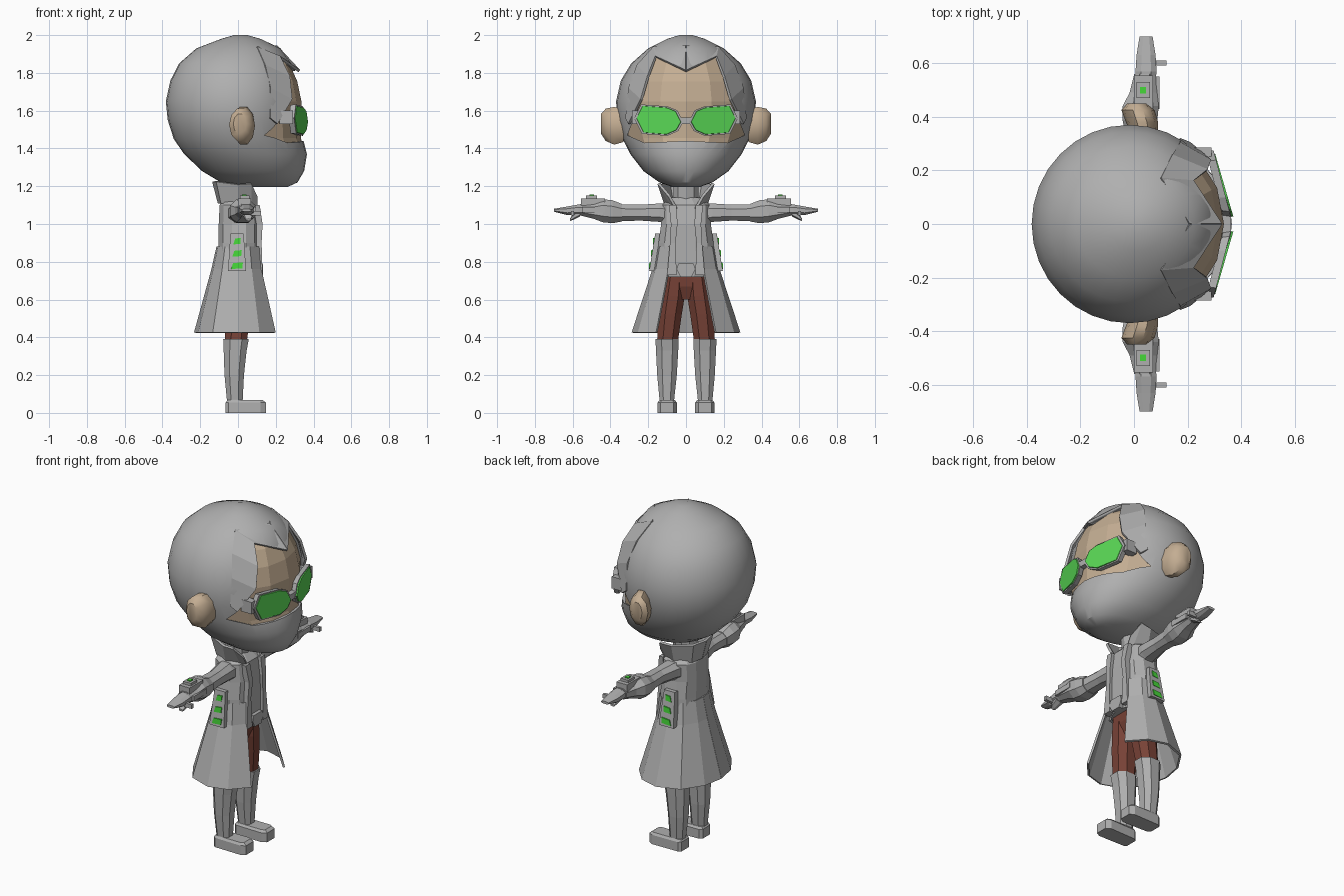
import bpy, bmesh, math
from mathutils import Vector


def material(name, r, g, b):
    m = bpy.data.materials.new(name)
    m.diffuse_color = (r, g, b, 1)
    return m


GREY = material("grey cloth", 0.43, 0.43, 0.43)
SKIN = material("skin", 0.55, 0.42, 0.29)
MAROON = material("maroon", 0.19, 0.055, 0.038)
GREEN = material("light green", 0.06, 0.68, 0.04)
LENS = material("lens green", 0.10, 0.68, 0.09)


def make(name, verts, faces, mat, mirror=False, smooth=None, thick=0):
    me = bpy.data.meshes.new(name)
    me.from_pydata([tuple(v) for v in verts], [], faces)
    bm = bmesh.new()
    bm.from_mesh(me)
    bmesh.ops.recalc_face_normals(bm, faces=bm.faces)
    bm.to_mesh(me)
    bm.free()
    me.materials.append(mat)
    ob = bpy.data.objects.new(name, me)
    bpy.context.collection.objects.link(ob)
    if thick:
        s = ob.modifiers.new("thickness", 'SOLIDIFY')
        s.thickness = thick
        s.offset = 0
    if mirror:
        m = ob.modifiers.new("mirror", 'MIRROR')
        m.use_axis = (False, True, False)
        m.use_mirror_merge = False
    if smooth:
        bpy.ops.object.select_all(action='DESELECT')
        ob.select_set(True)
        bpy.context.view_layer.objects.active = ob
        bpy.ops.object.shade_smooth_by_angle(angle=math.radians(smooth))
    return ob


def loft(name, rings, mat, caps=True, closed=True, **kw):
    n = len(rings[0])
    faces = []
    for i in range(len(rings) - 1):
        for j in range(n if closed else n - 1):
            k = (j + 1) % n
            faces.append((i*n + j, i*n + k, (i+1)*n + k, (i+1)*n + j))
    if caps:
        faces += [tuple(range(n))[::-1], tuple(range((len(rings)-1)*n, len(rings)*n))]
    return make(name, [p for r in rings for p in r], faces, mat, **kw)


def oval(n, turn=0.0, e=1.0):
    out = []
    for i in range(n):
        a = 2 * math.pi * (i + turn) / n
        c, s = math.cos(a), math.sin(a)
        out.append((math.copysign(abs(c)**e, c), math.copysign(abs(s)**e, s)))
    return out


def upright(rows, n, turn=0.0, e=1.0):
    # rows: z, x back, x front, y low, y high
    return [[((xb+xf)/2 + c*(xf-xb)/2, (y0+y1)/2 + s*(y1-y0)/2, z) for c, s in oval(n, turn, e)]
            for z, xb, xf, y0, y1 in rows]


def block(name, x, y, z, mat, **kw):
    return loft(name, [[(x[i], y[0], z[0]), (x[i], y[1], z[0]), (x[i], y[1], z[1]), (x[i], y[0], z[1])]
                       for i in (0, 1)], mat, **kw)


# Head: hair and mask in one shell, with an opening cut for the face
HEAD = [(1.195, 0.02, 0.26, 0.07), (1.22, -0.09, 0.315, 0.14), (1.28, -0.19, 0.35, 0.225),
        (1.37, -0.285, 0.365, 0.295), (1.45, -0.34, 0.345, 0.335), (1.55, -0.372, 0.345, 0.365),
        (1.65, -0.382, 0.348, 0.37), (1.76, -0.358, 0.325, 0.345), (1.85, -0.312, 0.285, 0.29),
        (1.93, -0.22, 0.225, 0.20), (1.98, -0.09, 0.12, 0.10), (2.0, -0.02, 0.05, 0.035)]


def surf(y, z, out=0.0):
    for a, b in zip(HEAD, HEAD[1:]):
        if a[0] <= z <= b[0]:
            t = (z - a[0]) / (b[0] - a[0])
            xb, xf, hy = [a[i] + t*(b[i] - a[i]) for i in (1, 2, 3)]
            return (xb+xf)/2 + (xf-xb)/2 * math.sqrt(max(0, 1 - (y/hy)**2)) + out


head = loft("hair_and_mask", upright([(z, a, b, -h, h) for z, a, b, h in HEAD], 32), GREY)
half = [(0.16, 1.885), (0.20, 1.78), (0.24, 1.65), (0.31, 1.47), (0.22, 1.43)]
outline = [(0, 1.81)] + half + [(0, 1.44)] + [(-y, z) for y, z in reversed(half)]
cutter = loft("face_cutter", [[(x, y, z) for y, z in outline] for x in (0.1, 0.6)], GREY)
cut = head.modifiers.new("face opening", 'BOOLEAN')
cut.operation = 'DIFFERENCE'
cut.object = cutter
cut.solver = 'EXACT'
bpy.ops.object.select_all(action='DESELECT')
head.select_set(True)
bpy.context.view_layer.objects.active = head
bpy.ops.object.modifier_apply(modifier=cut.name)
bpy.ops.object.shade_smooth_by_angle(angle=math.radians(35))
bpy.data.objects.remove(cutter)

face_rows = [(1.6 + (z-1.6)*0.97, a*0.9, b*0.965, -h*0.96, h*0.96) for z, a, b, h in HEAD]
loft("face", upright(face_rows, 16), SKIN)

# Raised fringe locks along the face opening
inner = [(0.0, 1.81), (0.16, 1.885), (0.20, 1.78), (0.235, 1.66), (0.30, 1.53)]
outer = [(0.0, 1.94), (0.17, 1.935), (0.255, 1.84), (0.30, 1.72), (0.315, 1.56)]
loft("fringe_lock", [[(surf(y, z, 0.022), y, z) for y, z in inner],
                     [(surf(y, z, 0.0), y, z) for y, z in outer]],
     GREY, caps=False, closed=False, mirror=True, thick=0.014)

# Ears
loft("ear", [[(0.02 + dx + c*rx, y, zc + s*rz) for c, s in oval(10)]
             for y, dx, rx, zc, rz in [(0.33, 0.02, 0.05, 1.52, 0.09), (0.38, 0.01, 0.06, 1.52, 0.105),
                                       (0.425, -0.005, 0.062, 1.525, 0.09), (0.45, -0.01, 0.035, 1.53, 0.055)]],
     SKIN, mirror=True, smooth=40)

# Goggles: frame, lens, side arm and bridge
rim = [(0.02, 1.54), (0.05, 1.60), (0.10, 1.62), (0.235, 1.63), (0.27, 1.56), (0.23, 1.48), (0.10, 1.47), (0.045, 1.495)]


def rim_ring(off, s):
    return [(0.376 - 0.27*y + off, 0.145 + (y-0.145)*s, 1.55 + (z-1.55)*s) for y, z in rim]


loft("goggle_frame", [rim_ring(-0.035, 1.0), rim_ring(-0.006, 1.04)], GREY, mirror=True)
loft("goggle_lens", [rim_ring(-0.007, 0.95), rim_ring(0.0, 0.93)], LENS, mirror=True)
block("goggle_arm", (0.22, 0.29), (0.24, 0.285), (1.53, 1.60), GREY, mirror=True)
block("goggle_bridge", (0.33, 0.362), (-0.035, 0.035), (1.53, 1.565), GREY)

# Neck, torso and collar
loft("neck", upright([(1.08, -0.07, 0.06, -0.07, 0.07), (1.28, -0.06, 0.08, -0.07, 0.07)], 10), GREY)
loft("torso", upright([(0.72, -0.10, 0.11, -0.125, 0.125), (0.80, -0.11, 0.115, -0.155, 0.155),
                       (0.90, -0.105, 0.115, -0.15, 0.15), (1.0, -0.105, 0.115, -0.135, 0.135),
                       (1.10, -0.10, 0.10, -0.135, 0.135), (1.14, -0.08, 0.06, -0.08, 0.08)],
                      12, 0.5, 0.8), GREY)
loft("collar", [[(-0.10, 0, 1.11), (-0.085, 0.07, 1.11), (0.0, 0.11, 1.11), (0.07, 0.075, 1.10), (0.10, 0.05, 1.08)],
                [(-0.13, 0, 1.225), (-0.11, 0.09, 1.225), (0.0, 0.135, 1.21), (0.07, 0.145, 1.215), (0.10, 0.09, 1.15)]],
     GREY, caps=False, closed=False, mirror=True, thick=0.014)
loft("lapel", [[(0.09, y0, z), (0.09, y1, z), (x, y1, z), (x, y0, z)]
               for z, y0, y1, x in [(0.73, 0.05, 0.10, 0.13), (0.9, 0.055, 0.085, 0.125),
                                    (1.0, 0.045, 0.08, 0.13), (1.10, 0.05, 0.09, 0.115)]], GREY, mirror=True)
loft("buckle", [[(x, y, z) for y, z in [(-0.05, 0.76), (-0.03, 0.72), (0.03, 0.72), (0.05, 0.76), (0.04, 0.79), (-0.04, 0.79)]]
                for x in (0.09, 0.132)], GREY)

# Open coat skirt
loft("coat_skirt", [
    [(-0.108, 0, 0.88), (-0.10, 0.06, 0.88), (-0.065, 0.12, 0.88), (0, 0.15, 0.88), (0.06, 0.135, 0.88), (0.11, 0.08, 0.88)],
    [(-0.135, 0, 0.76), (-0.125, 0.07, 0.76), (-0.08, 0.145, 0.76), (0, 0.172, 0.76), (0.07, 0.155, 0.76), (0.12, 0.09, 0.76)],
    [(-0.227, 0, 0.425), (-0.205, 0.12, 0.425), (-0.13, 0.235, 0.425), (0, 0.282, 0.425), (0.11, 0.25, 0.425), (0.195, 0.155, 0.425)]],
    GREY, caps=False, closed=False, mirror=True, thick=0.012)

# Side packs with green lights
loft("side_pack", [[(-w, 0.12, z), (w-0.01, 0.12, z), (w-0.01, y, z), (-w, y, z)]
                   for z, y, w in [(0.75, 0.195, 0.053), (0.95, 0.163, 0.04)]], GREY, mirror=True)
for i, (z, w) in enumerate([(0.91, 0.02), (0.845, 0.025), (0.78, 0.031)]):
    y = 0.195 - (z - 0.75) * 0.16
    loft("pack_light_%d" % (i+1), [[(-w-0.005, y-0.01+t, z-0.015-t/5), (w-0.008, y-0.01+t, z-0.015),
                                    (w-0.005, y-0.012+t, z+0.017), (-w+0.005, y-0.012+t, z+0.013)]
                                   for t in (0.007, 0.016)], GREEN, mirror=True)

# Trousers, boots and feet
loft("hips", upright([(0.60, -0.06, 0.05, -0.05, 0.05), (0.67, -0.08, 0.08, -0.12, 0.12),
                      (0.76, -0.085, 0.09, -0.11, 0.11)], 8, 0.5), MAROON)
loft("trouser_leg", upright([(0.37, -0.072, 0.05, 0.04, 0.158), (0.52, -0.075, 0.07, 0.018, 0.148),
                             (0.62, -0.08, 0.08, 0.002, 0.135), (0.74, -0.08, 0.085, 0.0, 0.112)], 8, 0.5, 0.9),
     MAROON, mirror=True)
loft("boot", upright([(0.0, -0.062, 0.03, 0.055, 0.145), (0.07, -0.062, 0.028, 0.06, 0.143),
                      (0.2, -0.075, 0.035, 0.045, 0.156), (0.33, -0.08, 0.05, 0.037, 0.163),
                      (0.392, -0.083, 0.062, 0.035, 0.166)], 8, 0.5, 0.85), GREY, mirror=True)
loft("foot", [[(x, y, z) for x, y in [(-0.065, 0.065), (-0.05, 0.052), (0.12, 0.048), (0.147, 0.065),
                                      (0.147, 0.135), (0.12, 0.15), (-0.05, 0.147), (-0.065, 0.135)]]
              for z in (0, 0.055)]
     + [[(x, y, 0.068) for x, y in [(-0.055, 0.07), (-0.045, 0.06), (0.115, 0.06), (0.13, 0.07),
                                    (0.13, 0.13), (0.115, 0.14), (-0.045, 0.14), (-0.055, 0.13)]]], GREY, mirror=True)


# Arms, cuffs and hands along y
def limb(name, rows, n=8):
    # rows: y, x centre, z centre, x radius, z radius
    loft(name, [[(x + c*rx, y, z + s*rz) for c, s in oval(n, 0.5, 0.85)] for y, x, z, rx, rz in rows], GREY, mirror=True)


limb("sleeve", [(0.08, 0.0, 1.05, 0.065, 0.06), (0.14, 0.01, 1.06, 0.06, 0.052),
                (0.24, 0.02, 1.06, 0.048, 0.045), (0.37, 0.022, 1.06, 0.055, 0.048)])
limb("cuff", [(0.34, 0.022, 1.06, 0.058, 0.05), (0.39, 0.022, 1.065, 0.07, 0.065), (0.44, 0.025, 1.07, 0.072, 0.065),
              (0.49, 0.035, 1.07, 0.055, 0.045), (0.56, 0.04, 1.075, 0.042, 0.032)])
limb("hand", [(0.50, 0.042, 1.07, 0.038, 0.032), (0.57, 0.045, 1.075, 0.042, 0.03),
              (0.63, 0.045, 1.07, 0.038, 0.024), (0.70, 0.045, 1.073, 0.026, 0.008)])
limb("curled_finger", [(0.56, 0.05, 1.06, 0.03, 0.02), (0.60, 0.055, 1.035, 0.022, 0.014), (0.615, 0.055, 1.022, 0.015, 0.006)], 6)
block("thumb", (0.07, 0.122), (0.592, 0.61), (1.045, 1.07), GREY, mirror=True)

# Wrist devices
block("wrist_device", (0.0, 0.07), (0.43, 0.555), (1.09, 1.135), GREY, mirror=True)
block("wrist_panel", (0.01, 0.06), (0.47, 0.53), (1.13, 1.15), GREY, mirror=True)
block("wrist_light", (0.022, 0.045), (0.488, 0.512), (1.147, 1.155), GREEN, mirror=True)
block("wrist_rail", (0.082, 0.095), (0.43, 0.55), (1.06, 1.09), GREY, mirror=True)
